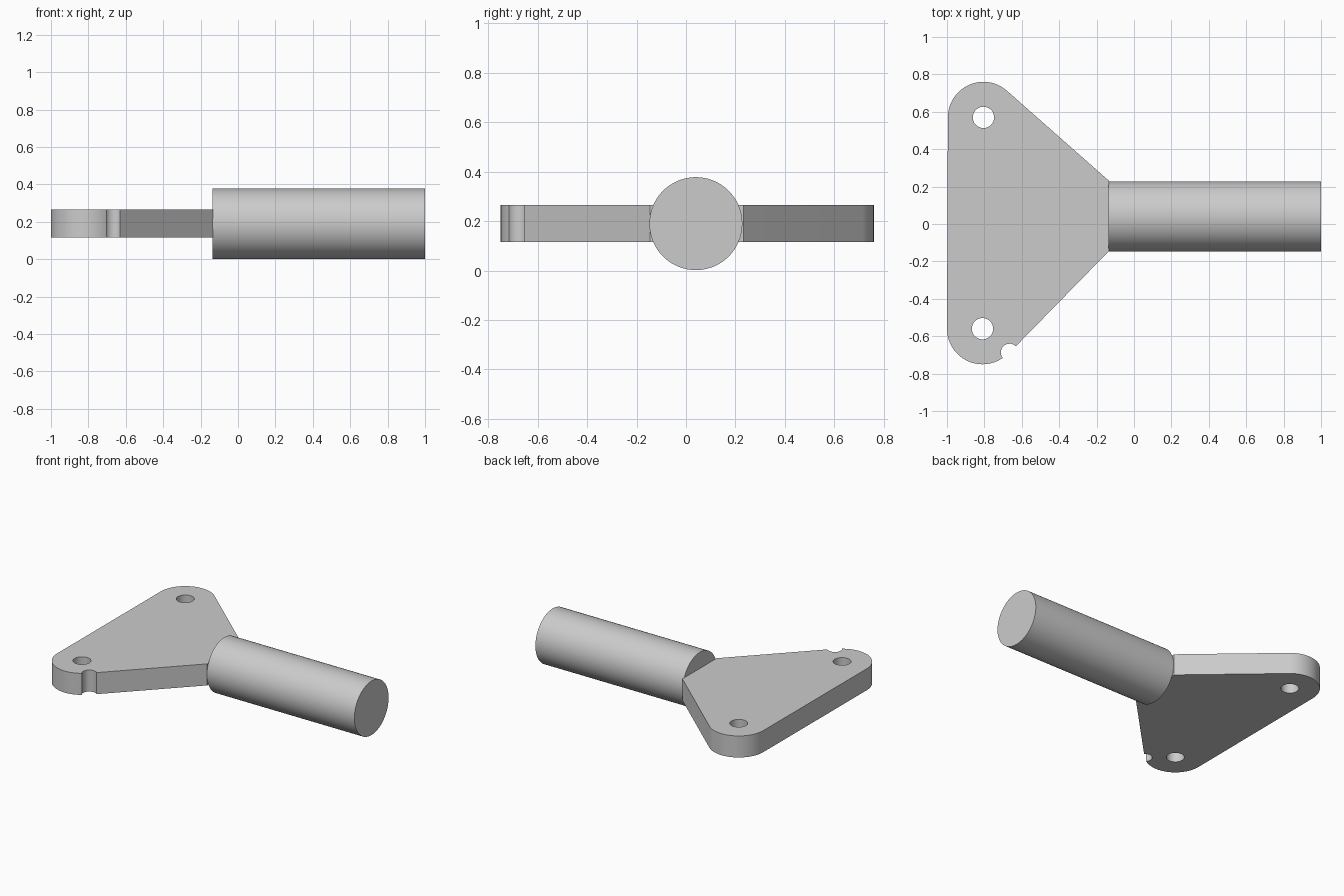
import bpy
import bmesh
from math import radians, cos, sin, pi, sqrt, atan2, degrees

if "Cube" in bpy.data.objects:
    bpy.data.objects.remove(bpy.data.objects["Cube"], do_unlink=True)

grey = bpy.data.materials.new("plain_grey")
grey.use_nodes = True
color = (0.6, 0.6, 0.6, 1)
grey.diffuse_color = color
grey.node_tree.nodes["Principled BSDF"].inputs["Base Color"].default_value = color

MID_Z = 0.19
JOINT_X = -0.135
LOBE_R, HOLE_R, NOTCH_R = 0.19, 0.057, 0.047
BACK, FRONT = (-0.805, 0.57), (-0.81, -0.56)
NOTCH = (-0.665, -0.687)


def arc(center, radius, start, end, steps):
    """Points on an arc, angles in degrees."""
    angles = [radians(start + (end - start) * i / steps) for i in range(steps + 1)]
    return [(center[0] + radius * cos(a), center[1] + radius * sin(a)) for a in angles]


def crossing(center, radius, other, other_radius, side):
    """One of the two points where two circles cross, as an angle on the first."""
    dx, dy = other[0] - center[0], other[1] - center[1]
    d = sqrt(dx * dx + dy * dy)
    along = (d * d + radius ** 2 - other_radius ** 2) / (2 * d)
    return degrees(atan2(dy, dx) + side * atan2(sqrt(radius ** 2 - along ** 2), along))


def finish(obj):
    obj.data.materials.clear()
    obj.data.materials.append(grey)
    bpy.ops.object.select_all(action='DESELECT')
    obj.select_set(True)
    bpy.context.view_layer.objects.active = obj
    bpy.ops.object.shade_smooth_by_angle(angle=radians(30))


# Plate outline, counter-clockwise: back lobe, front lobe, notch, joint edge
lobe_end = crossing(FRONT, LOBE_R, NOTCH, NOTCH_R, -1)
notch_start = crossing(NOTCH, NOTCH_R, FRONT, LOBE_R, 1)
outline = arc(BACK, LOBE_R, 49, 180, 32)
outline += arc(FRONT, LOBE_R, 180, lobe_end + 360, 32)
outline += arc(NOTCH, NOTCH_R, notch_start % 360, 45, 20)
outline += [(JOINT_X, -0.146), (JOINT_X, 0.232)]

# Plate with two bolt holes as a filled, extruded flat curve
curve = bpy.data.curves.new("mounting_plate", 'CURVE')
curve.dimensions = '2D'
curve.fill_mode = 'BOTH'
curve.extrude = 0.075
for ring in (outline, arc(BACK, HOLE_R, 0, 350, 35), arc(FRONT, HOLE_R, 0, 350, 35)):
    spline = curve.splines.new('POLY')
    spline.points.add(len(ring) - 1)
    for point, (x, y) in zip(spline.points, ring):
        point.co = (x, y, 0, 1)
    spline.use_cyclic_u = True
plate = bpy.data.objects.new("mounting_plate", curve)
plate.location.z = MID_Z
bpy.context.collection.objects.link(plate)
bpy.ops.object.select_all(action='DESELECT')
plate.select_set(True)
bpy.context.view_layer.objects.active = plate
bpy.ops.object.convert(target='MESH')
plate = bpy.context.object
bm = bmesh.new()
bm.from_mesh(plate.data)
bmesh.ops.remove_doubles(bm, verts=bm.verts, dist=0.0005)
bmesh.ops.recalc_face_normals(bm, faces=bm.faces)
bm.to_mesh(plate.data)
bm.free()
finish(plate)

# Round shaft along x
bpy.ops.mesh.primitive_cylinder_add(vertices=96, radius=0.188, depth=1 - JOINT_X,
                                    location=((1 + JOINT_X) / 2, 0.04, MID_Z),
                                    rotation=(0, pi / 2, 0))
shaft = bpy.context.object
shaft.name = "round_shaft"
finish(shaft)
